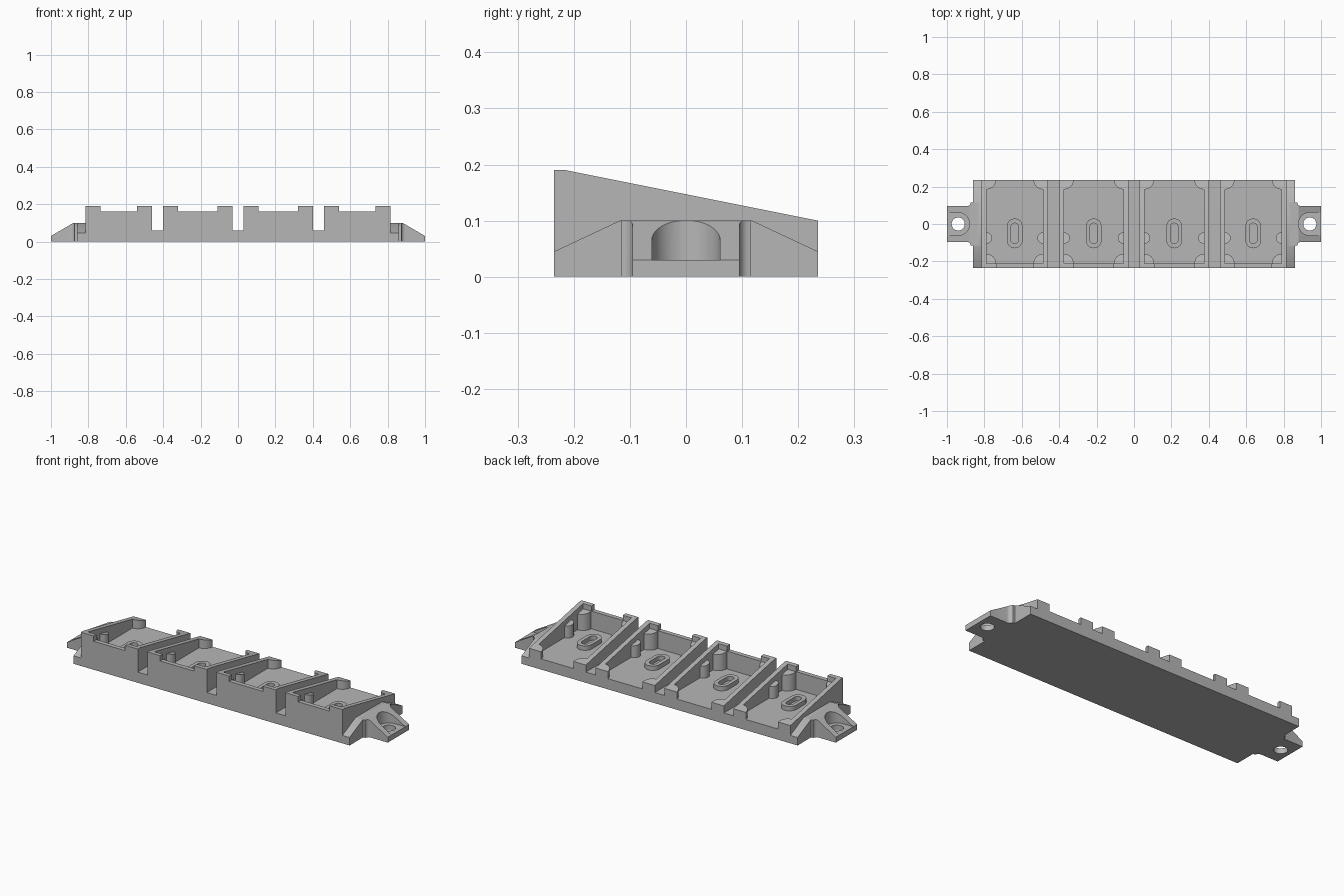
import bpy, bmesh
from math import pi, cos, sin

if "Cube" in bpy.data.objects:
    bpy.data.objects.remove(bpy.data.objects["Cube"], do_unlink=True)

grey = bpy.data.materials.new("plain_grey")
grey.use_nodes = True
grey.diffuse_color = (0.47, 0.47, 0.47, 1)
grey.node_tree.nodes["Principled BSDF"].inputs["Base Color"].default_value = (0.47, 0.47, 0.47, 1)

DEPTH = 0.235   # half depth of the body
FLOOR = 0.06    # tray and channel floor


def prism(name, points, lo, hi, axis="Z"):
    """Extrude an outline: (x, y) along Z, (y, z) along X, (x, z) along Y."""
    place = {"Z": lambda a, b, t: (a, b, t),
             "X": lambda a, b, t: (t, a, b),
             "Y": lambda a, b, t: (a, t, b)}[axis]
    bm = bmesh.new()
    rings = [[bm.verts.new(place(a, b, t)) for a, b in points] for t in (lo, hi)]
    bm.faces.new(rings[0])
    bm.faces.new(rings[1])
    n = len(points)
    for i in range(n):
        j = (i + 1) % n
        bm.faces.new((rings[0][i], rings[0][j], rings[1][j], rings[1][i]))
    bmesh.ops.recalc_face_normals(bm, faces=bm.faces)
    mesh = bpy.data.meshes.new(name)
    bm.to_mesh(mesh)
    bm.free()
    mesh.materials.append(grey)
    obj = bpy.data.objects.new(name, mesh)
    bpy.context.collection.objects.link(obj)
    return obj


def rect(x0, x1, y0, y1):
    return [(x0, y0), (x1, y0), (x1, y1), (x0, y1)]


def combine(target, tool, operation="DIFFERENCE"):
    mod = target.modifiers.new("cut", "BOOLEAN")
    mod.operation = operation
    mod.solver = "EXACT"
    mod.object = tool
    bpy.ops.object.select_all(action="DESELECT")
    bpy.context.view_layer.objects.active = target
    target.select_set(True)
    bpy.ops.object.modifier_apply(modifier=mod.name)
    bpy.data.objects.remove(tool, do_unlink=True)


def arc(cx, cy, r, start, end, steps=8):
    return [(cx + r * cos(start + (end - start) * i / steps),
             cy + r * sin(start + (end - start) * i / steps)) for i in range(steps + 1)]


def stadium(cx, cy, r, half):
    return arc(cx, cy + half - r, r, 0, pi) + arc(cx, cy - half + r, r, pi, 2 * pi)


def slope(y, drop=0):
    return 0.19 - 0.2 * (y + 0.215) - drop


def smooth(obj):
    bpy.ops.object.select_all(action="DESELECT")
    bpy.context.view_layer.objects.active = obj
    obj.select_set(True)
    bpy.ops.object.shade_smooth_by_angle(angle=0.5)


# Wedge body, high at the front
body = prism("sloped_body", [(-DEPTH, 0), (DEPTH, 0), (DEPTH, slope(DEPTH)),
                             (-0.215, 0.19), (-DEPTH, 0.19)], -0.815, 0.815, "X")

# Channels between the trays
for x in (-0.43, 0, 0.43):
    combine(body, prism("channel", rect(x - 0.03, x + 0.03, -0.3, 0.3), FLOOR, 0.3))

# Trays with corner supports and half-round side posts
for x, half in ((-0.6375, 0.1775), (-0.215, 0.185), (0.215, 0.185), (0.6375, 0.1775)):
    a, b = x - half + 0.027, x + half - 0.027
    front, back, r, post = -0.21, DEPTH, 0.05, 0.03
    outline = (arc(a, front, r, pi / 2, 0) + arc(b, front, r, pi, pi / 2)
               + arc(b, -0.075, post, 1.5 * pi, pi / 2)
               + arc(b, back, r, 1.5 * pi, pi)
               + [(b - r, back + 0.05), (a + r, back + 0.05)]
               + arc(a, back, r, 0, -pi / 2)
               + arc(a, -0.075, post, pi / 2, -pi / 2))
    combine(body, prism("tray_pocket", outline, FLOOR, 0.3))
    # Supports and posts stop below the rim
    rest = [(front, slope(front, 0.03)), (0.1, slope(0.1, 0.03)), (0.1, 0.3), (front, 0.3)]
    combine(body, prism("rest_level", rest, a, b, "X"))
    # Gap in the front rim
    combine(body, prism("rim_gap", rect(x - half + 0.08, x + half - 0.08, -0.3, -0.2), 0.16, 0.3))
    # Raised slot ring on the tray floor
    ring = prism("slot_ring", stadium(x, -0.05, 0.042, 0.08), FLOOR - 0.005, 0.085)
    combine(ring, prism("slot", stadium(x, -0.05, 0.021, 0.055), FLOOR + 0.001, 0.2))
    smooth(ring)
smooth(body)

# End flanges with screw ears
for side, name in ((1, "left"), (-1, "right")):
    def flip(points):
        return [(side * px, py) for px, py in points]

    flange = prism(name + "_end_flange", [(-DEPTH, 0), (DEPTH, 0), (DEPTH, 0.045), (0.118, 0.1),
                                          (-0.118, 0.1), (-DEPTH, 0.045)],
                   side * 0.815, side * 0.86, "X")
    upper = [(0.84, 0.115), (0.872, 0.115)] + arc(0.893, 0.115, 0.02, pi, 1.5 * pi, 5) + [(1, 0.095)]
    ear = prism(name + "_screw_ear", flip(upper + [(px, -py) for px, py in reversed(upper)]), 0, 0.1)
    # Sloping top, counterbore and screw hole
    combine(ear, prism("ear_slope", flip([(0.88, 0.1), (1, 0.03), (1.1, -0.028), (1.1, 0.2), (0.88, 0.2)]),
                       -0.2, 0.2, "Y"))
    bore = arc(0.94, 0, 0.061, pi / 2, 1.5 * pi, 20) + [(1.1, -0.061), (1.1, 0.061)]
    combine(ear, prism("counterbore", flip(bore), 0.03, 0.3))
    combine(ear, prism("screw_hole", flip(arc(0.94, 0, 0.035, 0, 2 * pi, 28)[:-1]), -0.1, 0.3))
    combine(flange, ear, "UNION")
    smooth(flange)
